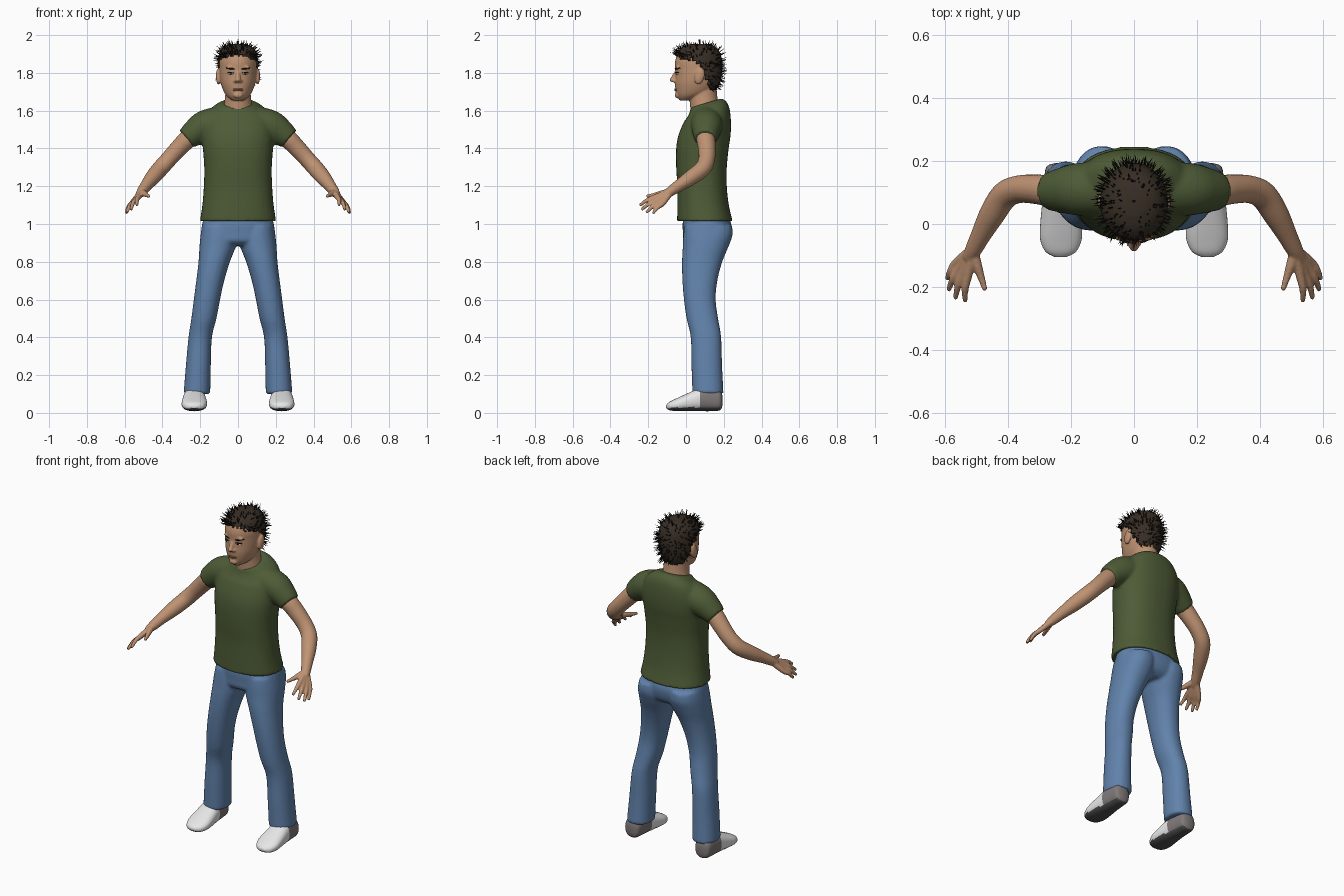
import bpy, bmesh, math, random
from mathutils import Vector, Matrix

random.seed(4)
cube = bpy.data.objects.get("Cube")
if cube:
    bpy.data.objects.remove(cube, do_unlink=True)


def material(name, r, g, b):
    m = bpy.data.materials.new(name)
    m.use_nodes = True
    m.diffuse_color = (r, g, b, 1)
    bsdf = next(n for n in m.node_tree.nodes if n.type == "BSDF_PRINCIPLED")
    bsdf.inputs["Base Color"].default_value = (r, g, b, 1)
    bsdf.inputs["Roughness"].default_value = 0.8
    return m


skin = material("skin", .52, .29, .17)
green = material("shirt_green", .075, .105, .037)
denim = material("denim_blue", .12, .225, .41)
brown = material("hair_brown", .038, .027, .018)
black = material("strand_black", .012, .010, .008)
white = material("shoe_white", .8, .8, .8)
grey = material("heel_grey", .22, .19, .19)
dark = material("sole_dark", .07, .075, .07)
lip = material("lip_red", .36, .17, .11)


def spline(rows, steps=5):
    """Smoothly fill in rows of numbers."""
    p = [Vector(r) for r in rows]
    out = []
    for i in range(len(p) - 1):
        a, b, c, d = p[max(i - 1, 0)], p[i], p[i + 1], p[min(i + 2, len(p) - 1)]
        for k in range(steps):
            t = k / steps
            out.append((b * 2 + (c - a) * t + (a * 2 - b * 5 + c * 4 - d) * t * t
                        + (b * 3 - a - c * 3 + d) * t ** 3) * 0.5)
    return out + [p[-1]]


def skin_rings(bm, rings):
    vs = [[bm.verts.new(co) for co in ring] for ring in rings]
    faces = [bm.faces.new(vs[0]), bm.faces.new(vs[-1])]
    n = len(vs[0])
    for a, b in zip(vs, vs[1:]):
        for i in range(n):
            faces.append(bm.faces.new((a[i], a[(i + 1) % n], b[(i + 1) % n], b[i])))
    bmesh.ops.recalc_face_normals(bm, faces=faces)


def loft(bm, rows, side=1, power=2.0, along_y=False, n=36):
    """Rows are (position, x min, x max, min, max) of rounded sections."""
    rings = []
    for pos, x0, x1, w0, w1 in spline(rows):
        ring = []
        for i in range(n):
            a = math.tau * i / n
            c, s = (math.copysign(abs(f) ** (2 / power), f) for f in (math.cos(a), math.sin(a)))
            x = side * ((x0 + x1) / 2 + (x1 - x0) / 2 * c)
            w = (w0 + w1) / 2 + (w1 - w0) / 2 * s
            ring.append((x, pos, w) if along_y else (x, w, pos))
        rings.append(ring)
    skin_rings(bm, rings)


def tube(bm, rows, side=1, n=16):
    """Rows are (x, y, z, radius) along a limb."""
    rows = spline(rows)
    rings = []
    for i, row in enumerate(rows):
        t = (rows[min(i + 1, len(rows) - 1)] - rows[max(i - 1, 0)]).xyz.normalized()
        u = t.cross(Vector((0, 1, 0))).normalized()
        v = t.cross(u)
        ring = []
        for k in range(n):
            a = math.tau * k / n
            co = row.xyz + (u * math.cos(a) + v * math.sin(a)) * row.w
            ring.append((side * co.x, co.y, co.z))
        rings.append(ring)
    skin_rings(bm, rings)


def ball(bm, center, radii, tilt=0, axis="X"):
    m = Matrix.Translation(center) @ Matrix.Rotation(tilt, 4, axis) @ Matrix.Diagonal((*radii, 1))
    bmesh.ops.create_uvsphere(bm, u_segments=16, v_segments=10, radius=1, matrix=m)


def finish(bm, name, mats, voxel=0, smooth=4):
    mesh = bpy.data.meshes.new(name)
    bm.to_mesh(mesh)
    bm.free()
    for m in mats:
        mesh.materials.append(m)
    mesh.shade_smooth()
    ob = bpy.data.objects.new(name, mesh)
    bpy.context.scene.collection.objects.link(ob)
    if voxel:
        r = ob.modifiers.new("blend", "REMESH")
        r.mode = "VOXEL"
        r.voxel_size = voxel
        r.use_smooth_shade = True
        s = ob.modifiers.new("soften", "SMOOTH")
        s.factor = 0.5
        s.iterations = smooth
    return ob


def centred(rows):
    return [(z, -w, w, y0, y1) for z, w, y0, y1 in rows]


# Shirt: torso with a collar that dips at the front, and short sleeves
bm = bmesh.new()
loft(bm, centred([(1.015, .202, -.047, .247), (1.1, .189, -.046, .227), (1.2, .181, -.046, .216),
                  (1.3, .179, -.052, .216), (1.4, .186, -.052, .226), (1.47, .19, -.04, .236),
                  (1.54, .185, -.012, .238), (1.59, .16, .01, .23), (1.62, .125, .02, .212),
                  (1.642, .09, .024, .188)]), power=2.3)
for v in bm.verts:
    v.co.z += max(0, min(1, (v.co.z - 1.54) / .08)) * (v.co.y - .11) * .3
for side in (1, -1):
    tube(bm, [(.07, .11, 1.545, .085), (.17, .11, 1.52, .084), (.225, .107, 1.487, .073),
              (.272, .103, 1.450, .059)], side, 24)
finish(bm, "shirt", [green], .009, 4)

# Jeans: hips blended into two legs
bm = bmesh.new()
loft(bm, centred([(1.06, .175, -.01, .215), (1.0, .19, -.018, .24), (.95, .197, -.016, .238),
                  (.91, .195, -.012, .222), (.885, .16, .02, .19)]), power=2.2)
for side in (1, -1):
    loft(bm, [(.99, .012, .188, -.008, .244), (.94, .006, .198, -.014, .246), (.88, .012, .204, -.017, .225),
              (.80, .043, .209, -.021, .192), (.70, .073, .221, -.019, .166),
              (.60, .095, .234, -.011, .157), (.50, .114, .247, .003, .170),
              (.40, .138, .262, .025, .186), (.25, .144, .276, .029, .191),
              (.10, .147, .288, .034, .199)], side, 2.2)
finish(bm, "jeans", [denim], .009, 4)

# Arms: upper arm, forearm, and fingers that blend into a palm
palm = Vector((.545, -.145, 1.125))
across = Vector((.53, .69, -.48))
tips = [(.535, -.246, 1.098), (.566, -.236, 1.075), (.588, -.21, 1.06), (.592, -.175, 1.056)]
for side, name in ((1, "left_arm"), (-1, "right_arm")):
    bm = bmesh.new()
    tube(bm, [(.2, .105, 1.495, .05), (.265, .105, 1.45, .05), (.31, .11, 1.405, .047),
              (.365, .11, 1.345, .044), (.41, .09, 1.295, .044), (.45, .03, 1.248, .041),
              (.485, -.035, 1.205, .032), (.508, -.08, 1.174, .027), (.525, -.11, 1.152, .02)], side, 20)
    for i, tip in enumerate(tips):
        knuckle = palm + across * (.022 * i - .033)
        middle = knuckle.lerp(Vector(tip), .5) + Vector((.004, 0, .006))
        tube(bm, [(.507, -.078, 1.174, .018), (*knuckle, .0145), (*middle, .0115), (*tip, .008)], side, 10)
    tube(bm, [(.51, -.085, 1.172, .018), (.497, -.13, 1.162, .016),
              (.484, -.17, 1.153, .012), (.471, -.21, 1.147, .008)], side, 10)
    finish(bm, name, [skin], .005, 3)

# Head with neck, ears and nose
head_rows = centred([(1.655, .03, -.035, .03), (1.675, .057, -.046, .09), (1.70, .075, -.054, .14),
                     (1.74, .09, -.059, .168), (1.78, .097, -.058, .18), (1.82, .099, -.058, .185),
                     (1.86, .099, -.058, .183), (1.90, .09, -.044, .172), (1.93, .066, -.012, .148),
                     (1.945, .03, .03, .11)])
head_sections = spline(head_rows)


def face_y(x, z):
    r = min(head_sections, key=lambda s: abs(s[0] - z))
    return (r[3] + r[4]) / 2 - (r[4] - r[3]) / 2 * math.sqrt(max(0, 1 - (x / r[2]) ** 2))


bm = bmesh.new()
loft(bm, head_rows, power=2.0)
loft(bm, centred([(1.56, .085, .03, .185), (1.62, .076, .022, .175),
                  (1.68, .068, .018, .165), (1.76, .065, .02, .16)]))
ball(bm, (0, -.066, 1.763), (.017, .022, .013))
tube(bm, [(0, -.045, 1.81, .012), (0, -.06, 1.785, .012), (0, -.07, 1.765, .014)])
ball(bm, (0, -.046, 1.682), (.026, .014, .016))
for side in (1, -1):
    ball(bm, (side * .013, -.06, 1.757), (.011, .013, .009))
    ball(bm, (side * .104, .072, 1.782), (.013, .026, .044), -.25)
    ball(bm, (side * .037, face_y(.037, 1.83) + .006, 1.83), (.026, .011, .009))
finish(bm, "head", [skin], .005, 3)

# Eyes, brows and mouth
for side, label in ((1, "left"), (-1, "right")):
    for part, mat, x, z, radii, tilt in (
            ("eye", white, .038, 1.797, (.0145, .005, .0055), .05),
            ("iris", black, .038, 1.797, (.0065, .0075, .0058), 0),
            ("eyelid", black, .038, 1.8025, (.017, .0065, .003), .08),
            ("brow", black, .041, 1.823, (.024, .008, .0045), -.12)):
        bm = bmesh.new()
        ball(bm, (side * x, face_y(x, z), z), radii, side * tilt, "Y")
        for v in bm.verts:
            v.co.y += face_y(v.co.x, z) - face_y(x, z)
        finish(bm, label + "_" + part, [mat])
bm = bmesh.new()
for z in (1.7145, 1.7075):
    ball(bm, (0, face_y(0, z), z), (.027, .006, .0042))
for v in bm.verts:
    v.co.y += face_y(v.co.x, 1.71) - face_y(0, 1.71)
finish(bm, "mouth", [lip])


# Hair cap, trimmed along a ragged hairline that drops behind the ears
def hairline(p):
    if p.y < .03:
        return 1.895 - .35 * max(0, abs(p.x) - .04)
    if p.y < .095:
        return 1.87 - .7 * (p.y - .03)
    return max(1.715, 1.80 - 2.2 * (p.y - .095))


bm = bmesh.new()
loft(bm, [(1.8 + (z - 1.8) * 1.06, x0 - .008, x1 + .008, y0 - .005, y1 + .008)
          for z, x0, x1, y0, y1 in head_rows], n=72)
trim = [f for f in bm.faces
        if f.calc_center_median().z < hairline(f.calc_center_median()) + random.uniform(-.009, .009)]
bmesh.ops.delete(bm, geom=trim, context="FACES")
bm.normal_update()
roots = [(f.calc_center_median(), f.normal.copy(), f.calc_area()) for f in bm.faces]
ob = finish(bm, "hair", [brown])
thick = ob.modifiers.new("thickness", "SOLIDIFY")
thick.thickness = .01

# Thin spiky strands standing out of the hair, plus a short fringe
bm = bmesh.new()
fringe = [r for r in roots if r[0].y < .03 and r[0].z < hairline(r[0]) + .02]
picks = random.choices(roots, weights=[r[2] for r in roots], k=330) + random.choices(fringe, k=45)
for co, normal, area in picks:
    jitter = Vector([random.uniform(-.35, .35) for k in range(3)])
    d = (normal + jitter + Vector((0, 0, -.15 if co.z < 1.8 else .1))).normalized()
    length = random.uniform(.018, .04) * (.8 if co.z > 1.93 else 1)
    m = Matrix.Translation(co + d * (length / 2 - .004)) @ d.to_track_quat("Z", "Y").to_matrix().to_4x4()
    bmesh.ops.create_cone(bm, cap_ends=True, segments=5, radius1=.0032, radius2=.0004,
                          depth=length, matrix=m)
finish(bm, "hair_strands", [black])

# Shoes: white uppers, grey heels, dark soles
for side, name in ((1, "left_shoe"), (-1, "right_shoe")):
    bm = bmesh.new()
    loft(bm, [(.193, .212, .25, .04, .09), (.18, .188, .278, .014, .12), (.13, .18, .285, .009, .14),
              (.075, .173, .29, .009, .132), (.0, .165, .297, .009, .10), (-.05, .166, .297, .01, .077),
              (-.088, .184, .28, .014, .058), (-.105, .215, .25, .026, .042)], side, 2.4, True)
    bm.normal_update()
    for f in bm.faces:
        c = f.calc_center_median()
        f.material_index = 2 if f.normal.z < -.6 else 1 if c.y > .075 else 0
    finish(bm, name, [white, grey, dark])
